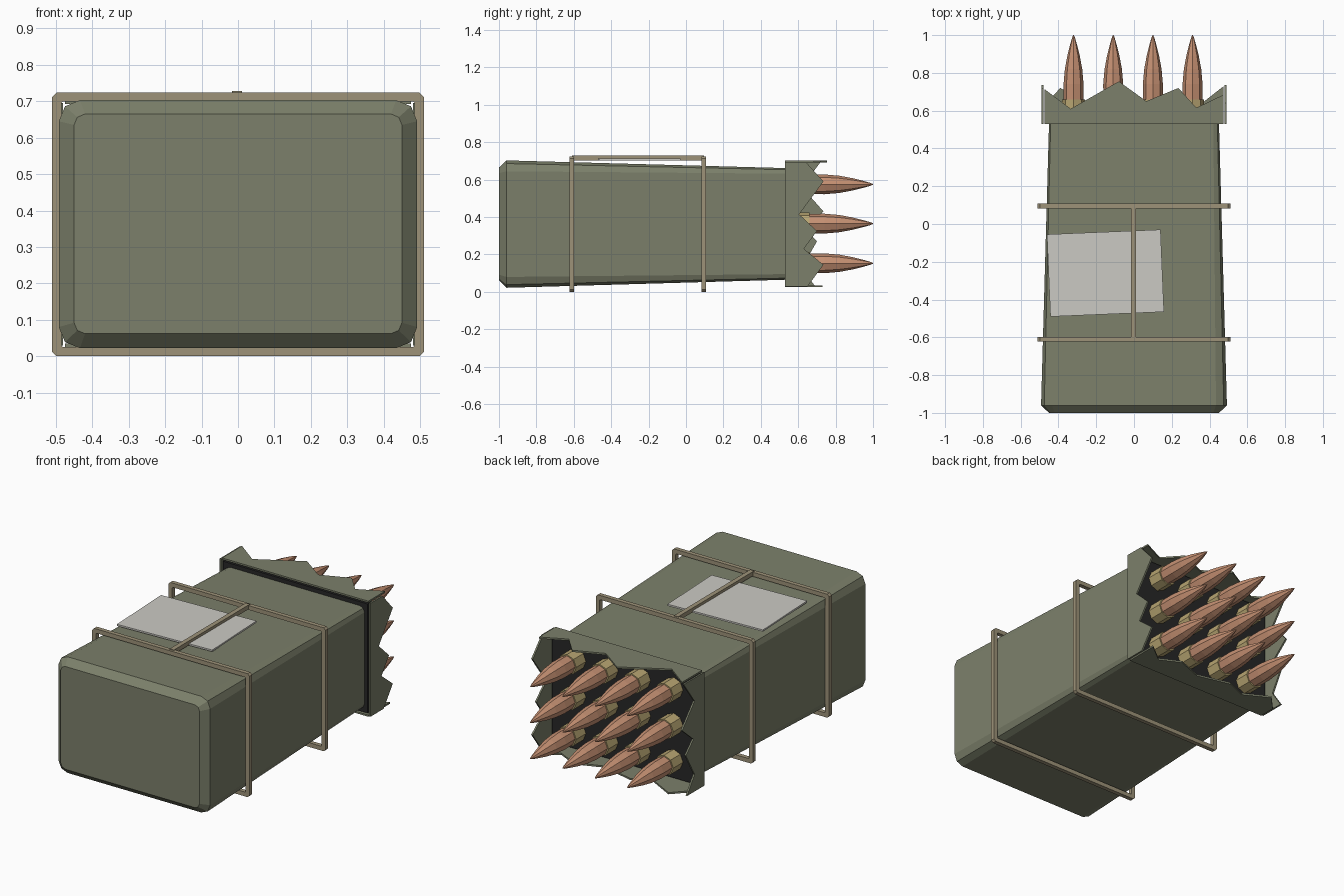
import bpy, bmesh, math
from mathutils import Matrix, Vector

if "Cube" in bpy.data.objects:
    bpy.data.objects.remove(bpy.data.objects["Cube"])


def material(name, rgb):
    m = bpy.data.materials.new(name)
    m.diffuse_color = (*rgb, 1)
    m.use_nodes = True
    m.node_tree.nodes["Principled BSDF"].inputs["Base Color"].default_value = m.diffuse_color
    return m


OLIVE = material("olive", (0.20, 0.215, 0.145))
TAN = material("tan", (0.34, 0.29, 0.19))
COPPER = material("copper", (0.56, 0.28, 0.17))
BRASS = material("brass", (0.48, 0.38, 0.17))
DARK = material("dark", (0.02, 0.02, 0.02))
PAPER = material("paper", (0.60, 0.59, 0.55))


def finish(name, bm, mat):
    bmesh.ops.recalc_face_normals(bm, faces=bm.faces)
    me = bpy.data.meshes.new(name)
    bm.to_mesh(me)
    bm.free()
    me.materials.append(mat)
    ob = bpy.data.objects.new(name, me)
    bpy.context.collection.objects.link(ob)
    return ob


def loft(name, rings, mat, closed=False):
    """Skin matching rings of points; cap the ends or join last to first."""
    bm = bmesh.new()
    vs = [[bm.verts.new(p) for p in r] for r in rings]
    n = len(rings[0])
    pairs = list(zip(vs, vs[1:])) + ([(vs[-1], vs[0])] if closed else [])
    for a, b in pairs:
        for i in range(n):
            j = (i + 1) % n
            bm.faces.new((a[i], a[j], b[j], b[i]))
    if not closed:
        bm.faces.new(vs[0])
        bm.faces.new(vs[-1])
    return finish(name, bm, mat)


def box(name, x, y, z, mat, turn=0):
    bm = bmesh.new()
    bmesh.ops.create_cube(bm, size=1)
    c = Vector((sum(x) / 2, sum(y) / 2, sum(z) / 2))
    s = Matrix.Diagonal((x[1] - x[0], y[1] - y[0], z[1] - z[0], 1))
    bm.transform(Matrix.Translation(c) @ Matrix.Rotation(math.radians(turn), 4, 'Z') @ s)
    return finish(name, bm, mat)


def round_rect(hx, z0, z1, r, y, seg=2):
    """Rounded rectangle in the xz plane at depth y."""
    pts = []
    for k, (cx, cz) in enumerate([(hx - r, z1 - r), (r - hx, z1 - r),
                                  (r - hx, z0 + r), (hx - r, z0 + r)]):
        for i in range(seg + 1):
            a = math.pi / 2 * (k + i / seg)
            pts.append((cx + r * math.cos(a), y, cz + r * math.sin(a)))
    return pts


def spin(name, profile, x, z, mat, sides=8):
    """Lathe a (y, radius) profile about an axis along y."""
    rings = [[(x + r * math.cos(2 * math.pi * i / sides), y,
               z + r * math.sin(2 * math.pi * i / sides)) for i in range(sides)]
             for y, r in profile]
    return loft(name, rings, mat)


# Tapered body with a chamfered front end
loft("body", [round_rect(0.45, 0.062, 0.665, 0.03, -1.0),
              round_rect(0.492, 0.022, 0.703, 0.058, -0.96),
              round_rect(0.45, 0.065, 0.662, 0.03, 0.53)], OLIVE)

# Dark panel closing the open end
box("inner_panel", (-0.47, 0.47), (0.53, 0.57), (0.045, 0.685), DARK)

# Torn flaps: (across, y) zigzag edges, extruded to thin plates
TOP = [(-0.475, 0.715), (-0.335, 0.61), (-0.08, 0.755), (0.065, 0.65),
       (0.235, 0.72), (0.33, 0.615), (0.475, 0.685)]
BOTTOM = [(-0.475, 0.63), (-0.39, 0.72), (-0.24, 0.64), (-0.12, 0.69),
          (0.08, 0.64), (0.24, 0.70), (0.36, 0.64), (0.475, 0.73)]
RIGHT = [(0.03, 0.65), (0.145, 0.735), (0.23, 0.63), (0.325, 0.70),
         (0.415, 0.605), (0.59, 0.735), (0.695, 0.64)]
LEFT = [(0.03, 0.69), (0.13, 0.62), (0.27, 0.70), (0.34, 0.63),
        (0.43, 0.735), (0.56, 0.62), (0.695, 0.72)]


def flap(name, edge, level, flat):
    outline = [(edge[0][0], 0.53)] + edge + [(edge[-1][0], 0.53)]
    rings = [[(u, y, h) if flat else (h, y, u) for u, y in outline]
             for h in (level - 0.005, level + 0.005)]
    loft(name, rings, OLIVE)


flap("top_flap", TOP, 0.698, True)
flap("bottom_flap", BOTTOM, 0.03, True)
flap("right_flap", RIGHT, 0.485, False)
flap("left_flap", LEFT, -0.485, False)

# Three rows of four cartridges
for x in (-0.32, -0.11, 0.10, 0.31):
    for z in (0.153, 0.365, 0.575):
        spin("cartridge_case", [(0.2, 0.083), (0.48, 0.083), (0.55, 0.06),
                                (0.66, 0.06)], x, z, BRASS)
        spin("bullet_tip", [(0.64, 0.052), (0.74, 0.053), (0.82, 0.046), (0.89, 0.033),
                            (0.95, 0.018), (0.985, 0.008), (1.0, 0.002)], x, z, COPPER)

# Wire straps around the body, joined by a bar on top
for y in (-0.61, 0.095):
    a, b = y - 0.0125, y + 0.0125
    outer = (0.51, 0.0, 0.724, 0.012)
    inner = (0.485, 0.025, 0.699, 0.004)
    loft("strap", [round_rect(*outer, a, 1), round_rect(*outer, b, 1),
                   round_rect(*inner, b, 1), round_rect(*inner, a, 1)], TAN, closed=True)
box("top_bar", (-0.016, 0.011), (-0.61, 0.095), (0.703, 0.728), TAN)

# Plain paper label, slightly askew
box("label", (-0.452, 0.15), (-0.478, -0.042), (0.702, 0.712), PAPER, turn=2.4)
